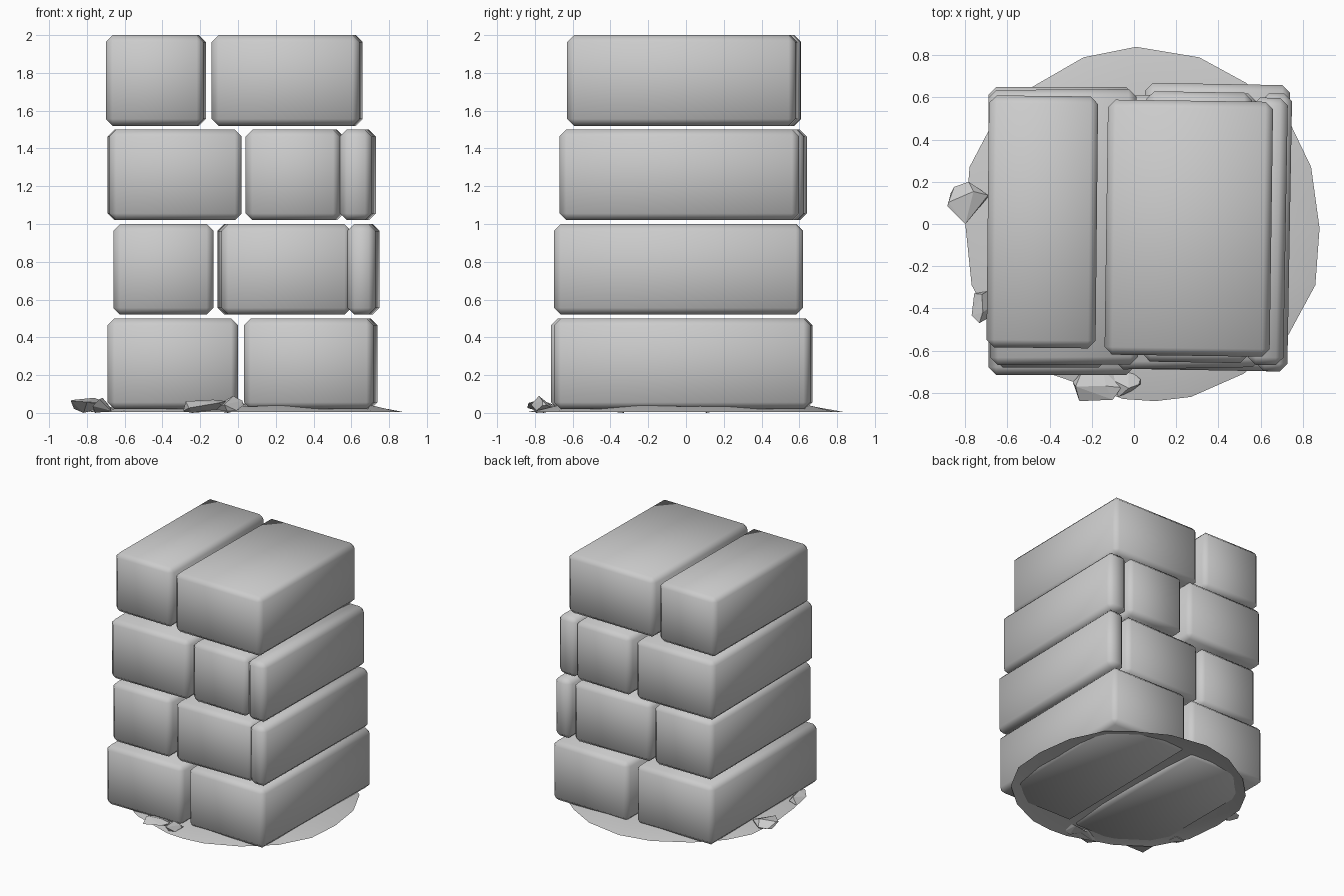
import bpy, bmesh, math, random
from mathutils import Vector

cube = bpy.data.objects.get("Cube")
if cube:
    bpy.data.objects.remove(cube)

random.seed(4)

stone = bpy.data.materials.new("stone grey")
stone.use_nodes = True
stone.diffuse_color = (0.6, 0.6, 0.6, 1)
stone.node_tree.nodes["Principled BSDF"].inputs["Base Color"].default_value = (0.6, 0.6, 0.6, 1)


def finish(name, bm, smooth_angle=None):
    mesh = bpy.data.meshes.new(name)
    bm.to_mesh(mesh)
    bm.free()
    obj = bpy.data.objects.new(name, mesh)
    bpy.context.collection.objects.link(obj)
    mesh.materials.append(stone)
    if smooth_angle:
        bpy.ops.object.select_all(action="DESELECT")
        obj.select_set(True)
        bpy.context.view_layer.objects.active = obj
        bpy.ops.object.shade_smooth_by_angle(angle=math.radians(smooth_angle))
    return obj


def block(name, x0, x1, y0, y1, top, turn):
    """Chamfered stone filling the given extents after a slight turn in degrees."""
    a = math.radians(turn)
    s = abs(math.sin(a))
    width = (x1 - x0) - (y1 - y0) * s
    depth = (y1 - y0) - width * s
    height = 0.48
    bm = bmesh.new()
    bmesh.ops.create_cube(bm, size=1)
    bmesh.ops.scale(bm, vec=(width, depth, height), verts=bm.verts)
    bmesh.ops.bevel(bm, geom=bm.edges[:], offset=0.036, segments=1, affect="EDGES")
    obj = finish(name, bm, 60)
    obj.location = ((x0 + x1) / 2, (y0 + y1) / 2, top - height / 2)
    obj.rotation_euler.z = a


# Four courses of stones, bottom to top
courses = [
    [(-0.69, 0.00, -0.715, 0.65, 0), (0.03, 0.74, -0.70, 0.67, -1)],
    [(-0.66, -0.13, -0.68, 0.61, 0), (-0.11, 0.60, -0.69, 0.62, 1),
     (0.58, 0.75, -0.70, 0.62, -1)],
    [(-0.69, 0.02, -0.67, 0.64, 0.4), (0.04, 0.56, -0.66, 0.63, -0.9),
     (0.54, 0.73, -0.67, 0.60, -1)],
    [(-0.70, -0.17, -0.59, 0.61, -0.6), (-0.14, 0.66, -0.63, 0.59, -0.8)],
]
for row, stones in enumerate(courses):
    for col, (x0, x1, y0, y1, turn) in enumerate(stones):
        block(f"stone_row{row + 1}_{col + 1}", x0, x1, y0, y1, (row + 1) / 2, turn)

# Low dirt mound: an open shell rising from an uneven rim
rim = [(0.88, -0.02), (0.84, 0.27), (0.72, 0.52), (0.53, 0.67), (0.31, 0.79),
       (0.01, 0.84), (-0.24, 0.79), (-0.50, 0.64), (-0.68, 0.46), (-0.78, 0.27),
       (-0.80, 0.0), (-0.77, -0.29), (-0.63, -0.55), (-0.40, -0.71), (-0.05, -0.83),
       (0.10, -0.84), (0.27, -0.82), (0.52, -0.71), (0.73, -0.53), (0.86, -0.29)]
bm = bmesh.new()
rings = []
for scale, z in ((1, 0.004), (0.82, 0.03), (0.45, 0.04)):
    rings.append([bm.verts.new((x * scale, y * scale,
                                z + random.uniform(0, 0.012) * (scale < 1)))
                  for x, y in rim])
centre = bm.verts.new((0, 0, 0.05))
n = len(rim)
for i in range(n):
    j = (i + 1) % n
    for outer, inner in zip(rings, rings[1:]):
        bm.faces.new((outer[i], outer[j], inner[j], inner[i]))
    bm.faces.new((rings[-1][i], rings[-1][j], centre))
finish("ground_mound", bm, 40)


def rubble(name, x0, x1, y0, y1, height):
    """Faceted chip of stone filling the given extents."""
    bm = bmesh.new()
    pts = [Vector([random.gauss(0, 1) for _ in "xyz"]).normalized() for _ in range(11)]
    lo = [min(p[k] for p in pts) for k in range(3)]
    hi = [max(p[k] for p in pts) for k in range(3)]
    for p in pts:
        u, v, w = [(p[k] - lo[k]) / (hi[k] - lo[k]) for k in range(3)]
        bm.verts.new((x0 + u * (x1 - x0), y0 + v * (y1 - y0), w * height))
    result = bmesh.ops.convex_hull(bm, input=bm.verts[:])
    bmesh.ops.delete(bm, geom=list({v for v in result["geom_interior"]}), context="VERTS")
    finish(name, bm)


# Loose chips around the foot
rubble("rubble_right_side", -0.885, -0.69, 0.0, 0.20, 0.08)
rubble("rubble_right_front", -0.77, -0.67, -0.47, -0.32, 0.08)
rubble("rubble_front_large", -0.29, -0.06, -0.84, -0.69, 0.07)
rubble("rubble_front_small", -0.15, 0.03, -0.82, -0.69, 0.09)
